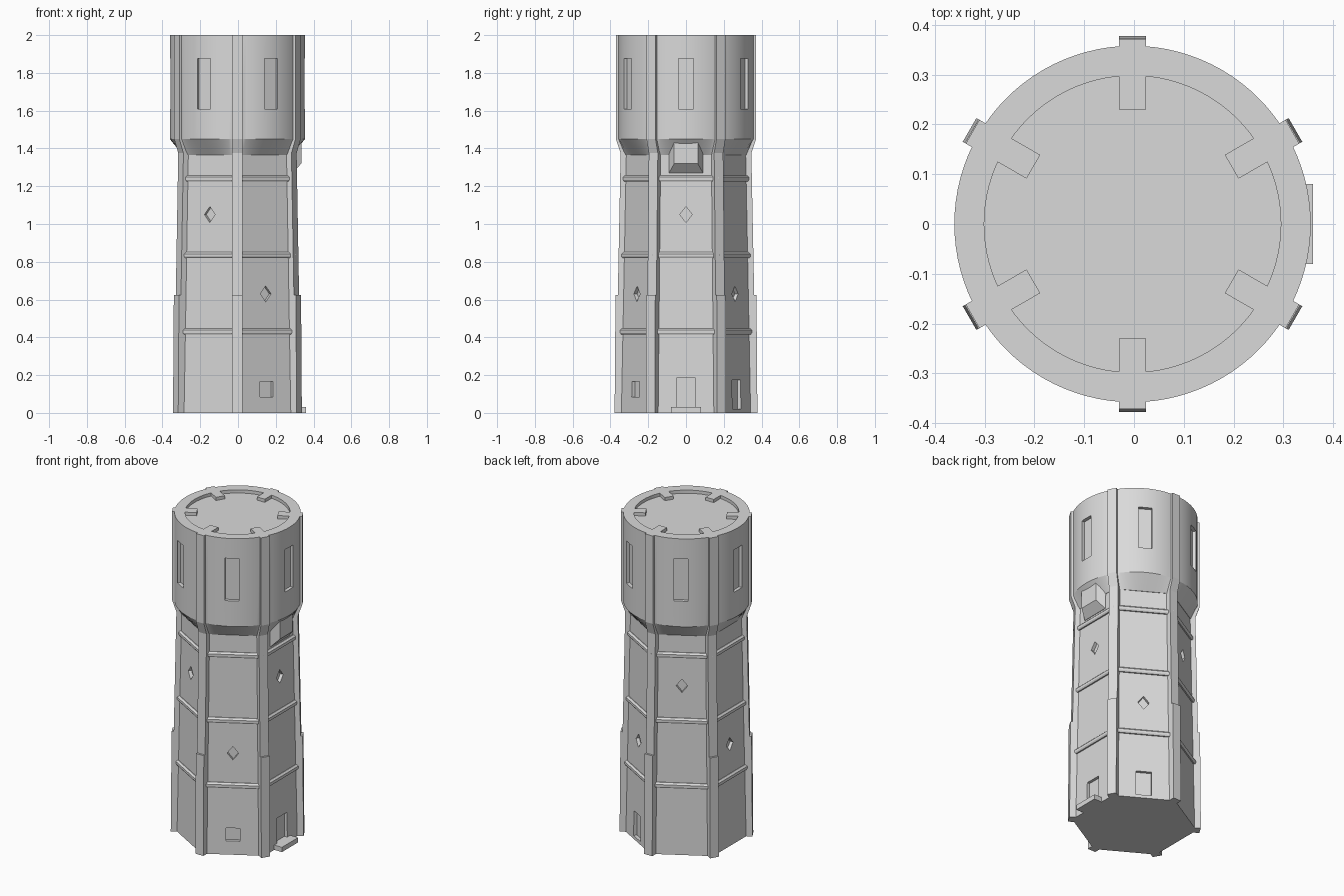
import bpy, bmesh, math
from mathutils import Vector

if "Cube" in bpy.data.objects:
    bpy.data.objects.remove(bpy.data.objects["Cube"])

CX = -0.003          # tower axis
stone = bpy.data.materials.new("light_grey_stone")
stone.diffuse_color = (0.7, 0.7, 0.7, 1)
stone.use_nodes = True
stone.node_tree.nodes["Principled BSDF"].inputs["Base Color"].default_value = stone.diffuse_color


def make_object(name, bm):
    bmesh.ops.recalc_face_normals(bm, faces=bm.faces[:])
    me = bpy.data.meshes.new(name)
    bm.to_mesh(me)
    bm.free()
    me.materials.append(stone)
    ob = bpy.data.objects.new(name, me)
    bpy.context.collection.objects.link(ob)
    return ob


def polar(ang, r, t, z):
    """Point at distance r along a direction, t sideways, height z."""
    a = math.radians(ang)
    return Vector((CX + r * math.cos(a) - t * math.sin(a),
                   r * math.sin(a) + t * math.cos(a), z))


def bridge(bm, loops, closed=False):
    rings = [[bm.verts.new(p) for p in lp] for lp in loops]
    n = len(rings[0])
    for a, b in zip(rings, rings[1:]):
        for i in range(n):
            j = (i + 1) % n
            bm.faces.new((a[i], a[j], b[j], b[i]))
    bm.faces.new(rings[0])
    bm.faces.new(rings[-1])


def hex_ring(apothem, z):
    r = apothem / math.cos(math.pi / 6)
    return [polar(30 + 60 * k, r, 0, z) for k in range(6)]


def wall(z):
    return 0.31 - 0.0165 * z


def cut(target, cutter):
    cutter.hide_render = True
    m = target.modifiers.new("recesses", 'BOOLEAN')
    m.operation = 'DIFFERENCE'
    m.solver = 'EXACT'
    m.object = cutter
    bpy.context.view_layer.objects.active = target
    bpy.ops.object.modifier_apply(modifier=m.name)
    bpy.data.objects.remove(cutter)


def prism(bm, ang, outline, r0, r1):
    """Outline of (sideways, z) points extruded radially."""
    bridge(bm, [[polar(ang, r, t, z) for t, z in outline] for r in (r0, r1)])


def rect(w, z0, z1):
    return [(-w / 2, z0), (w / 2, z0), (w / 2, z1), (-w / 2, z1)]


# Tapered hexagonal shaft
TOP = 1.365
bm = bmesh.new()
bridge(bm, [hex_ring(wall(0), 0), hex_ring(wall(TOP), TOP)])
shaft = make_object("shaft", bm)

# Diamond openings, door and small windows cut into the shaft
bm = bmesh.new()
for k in range(6):
    z = 1.05 if k % 2 == 0 else 0.63
    prism(bm, 60 * k, [(-0.033, z), (0, z - 0.042), (0.033, z), (0, z + 0.042)],
          wall(z) - 0.02, 0.4)
for ang, w, z0, z1 in ((0, 0.1, 0.03, 0.185), (60, 0.09, 0.02, 0.175),
                       (-60, 0.08, 0.085, 0.165)):
    prism(bm, ang, rect(w, z0, z1), wall(z0) - 0.02, 0.4)
cut(shaft, make_object("shaft_cutter", bm))

# Round head flaring out of the hexagon, with a recessed roof
N = 96
bm = bmesh.new()
loops = [[], [], [], [], []]
for i in range(N):
    ang = 360 * i / N
    off = math.radians((ang + 30) % 60 - 30)
    loops[0].append(polar(ang, (wall(TOP) + 0.002) / math.cos(off), 0, TOP))
    for lp, (r, z) in zip(loops[1:], ((0.358, 1.45), (0.358, 2.0),
                                      (0.298, 2.0), (0.298, 1.98))):
        lp.append(polar(ang, r, 0, z))
bridge(bm, loops)
head = make_object("head", bm)

# Tall recessed head windows
bm = bmesh.new()
for k in range(6):
    prism(bm, 60 * k, rect(0.08, 1.61, 1.875), 0.337, 0.45)
cut(head, make_object("head_cutter", bm))
bpy.ops.object.select_all(action='DESELECT')
head.select_set(True)
bpy.context.view_layer.objects.active = head
bpy.ops.object.shade_smooth_by_angle(angle=math.radians(25))

# Corner ribs, stepped and flared, whose tops show as blocks on the roof
rib_profile = [(0.23, 0), (0.378, 0), (0.373, 0.625), (0.361, 0.625),
               (0.346, 1.375), (0.371, 1.45), (0.371, 2.0), (0.23, 2.0)]
for k in range(6):
    bm = bmesh.new()
    bridge(bm, [[polar(30 + 60 * k, r, t, z) for r, z in rib_profile]
                for t in (-0.0275, 0.0275)])
    make_object("rib_%d" % (k + 1), bm)

# Moulded bands around the shaft
for i, z in enumerate((0.432, 0.835, 1.242)):
    bm = bmesh.new()
    a = wall(z)
    bridge(bm, [hex_ring(a + d, z + h) for d, h in
                ((-0.01, -0.016), (0.008, -0.016), (0.013, -0.008),
                 (0.013, 0.006), (0.003, 0.016), (-0.01, 0.016))])
    make_object("band_%d" % (i + 1), bm)

# Door step
bm = bmesh.new()
prism(bm, 0, rect(0.16, 0, 0.03), 0.25, 0.363)
make_object("door_step", bm)

# Tapered box under the head above the door
bm = bmesh.new()
bridge(bm, [[polar(0, r, t, z) for t, z in rect(w, z0, z1)] for r, w, z0, z1 in
            ((0.26, 0.18, 1.27, 1.42), (0.292, 0.18, 1.27, 1.42),
             (0.338, 0.125, 1.32, 1.437))])
make_object("bracket_box", bm)
